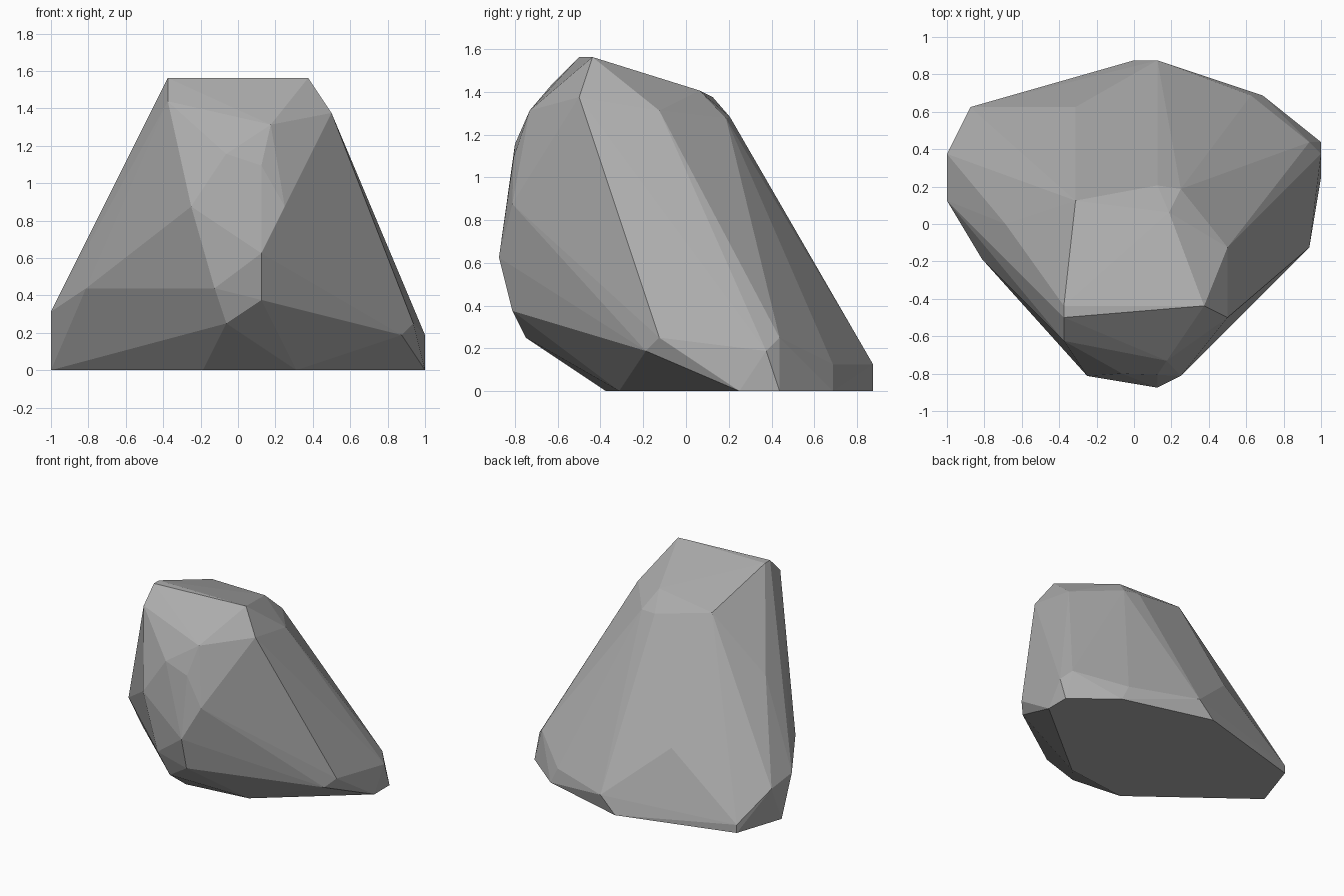
import bpy
import bmesh
import math

# Remove the default object
default_cube = bpy.data.objects.get("Cube")
if default_cube:
    bpy.data.objects.remove(default_cube, do_unlink=True)

# Corners of the boulder, chiselled on a grid of sixteenths of a unit
GRID = 1 / 16

# Flat foot on the ground (x, y)
foot = [(16, 4), (16, 7), (11, 11), (0, 14), (-14, 10),
        (-16, 4), (-3, -6), (5, -5)]

# Low rim just above the foot
rim = [(16, 6, 3), (15, 7, 4), (10, 11, 2), (2, 14, 2), (-14, 10, 1),
       (-16, 6, 4.5), (-16, 2, 5), (-13, -3, 7), (14, -3, 3), (15, -2, 4)]

# Bulging front face
front = [(-1, -12, 4), (2, -13, 6), (-2, -13, 7), (2, -14, 10),
         (-4, -13, 14), (4, -13, 14), (2, -12.9, 17.5), (-1, -12.8, 18.5)]

# Shoulders and sloping back
shoulders = [(-11, 0, 15), (-5, 10, 8.2), (2.8, -11.7, 21),
             (-6, -10, 23), (8, -8, 22), (8, -2, 21)]

# Crown
crown = [(-6, -8, 25), (-6, -7, 25), (6, -7, 25), (-5, 2, 22),
         (3, 1, 22.5), (2, 3.3, 20.5), (4, 3, 20.4)]


def make_material(name, value):
    """One flat grey for the whole stone."""
    colour = (value, value, value, 1)
    material = bpy.data.materials.new(name)
    material.use_nodes = True
    material.diffuse_color = colour
    shader = next(n for n in material.node_tree.nodes
                  if n.type == "BSDF_PRINCIPLED")
    shader.inputs["Base Color"].default_value = colour
    return material


def make_faceted_stone(name, corners, material):
    """Wrap the corners in a convex skin and merge coplanar triangles."""
    bm = bmesh.new()
    for corner in corners:
        bm.verts.new([GRID * c for c in corner])
    hull = bmesh.ops.convex_hull(bm, input=bm.verts)
    loose = {v for v in hull["geom_interior"] + hull["geom_unused"]
             if isinstance(v, bmesh.types.BMVert) and v.is_valid}
    bmesh.ops.delete(bm, geom=list(loose), context="VERTS")
    bmesh.ops.dissolve_limit(bm, angle_limit=math.radians(1),
                             verts=bm.verts, edges=bm.edges)
    bmesh.ops.recalc_face_normals(bm, faces=bm.faces)
    mesh = bpy.data.meshes.new(name)
    bm.to_mesh(mesh)
    bm.free()
    mesh.materials.append(material)
    stone = bpy.data.objects.new(name, mesh)
    bpy.context.scene.collection.objects.link(stone)
    return stone


# Boulder
ground_corners = [(x, y, 0) for x, y in foot]
make_faceted_stone("boulder", ground_corners + rim + front + shoulders + crown,
                   make_material("stone grey", 0.42))
